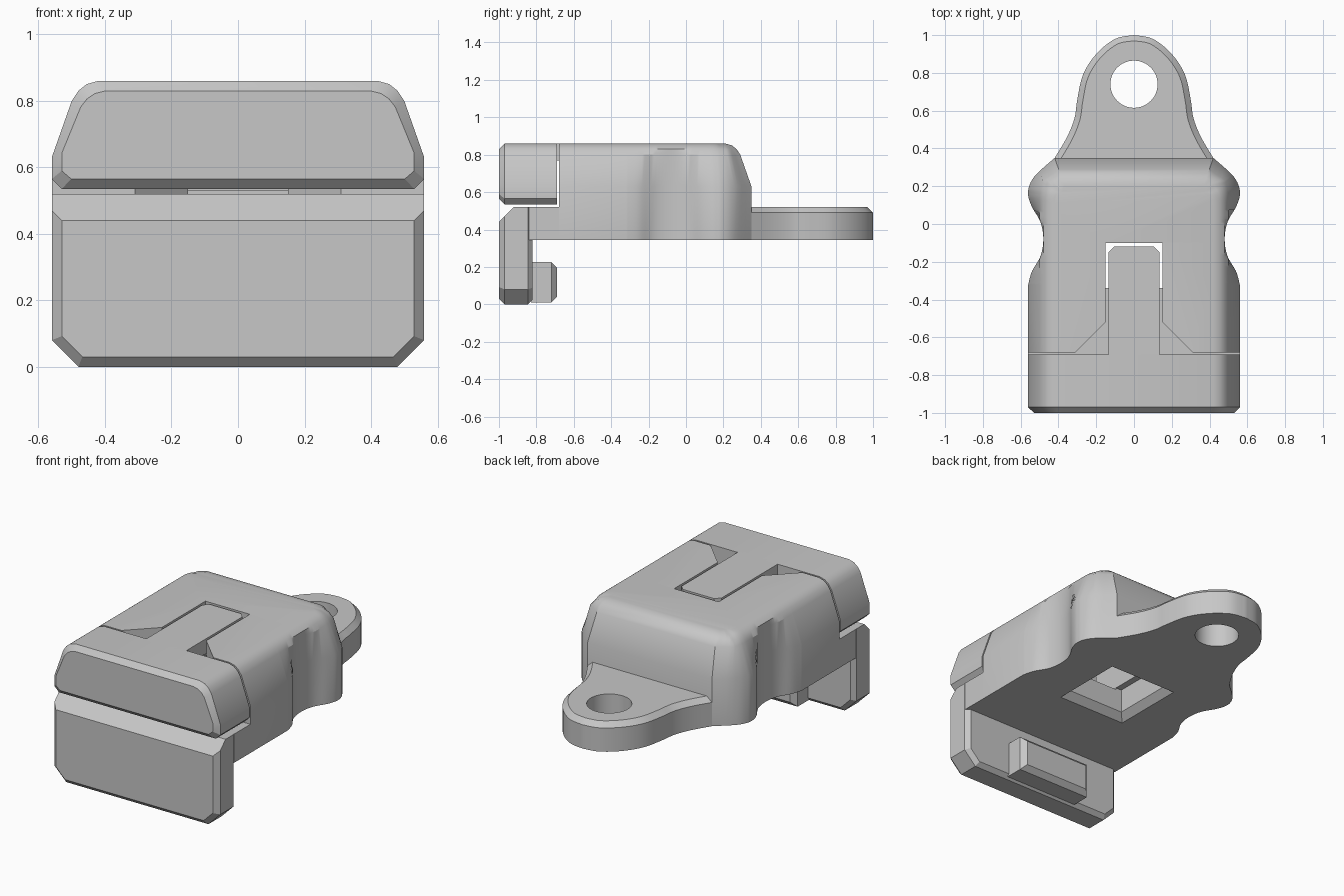
import bpy, bmesh, math

cube = bpy.data.objects.get("Cube")
if cube:
    bpy.data.objects.remove(cube, do_unlink=True)

# One plain grey plastic
GREY = (0.57, 0.57, 0.57, 1)
mat = bpy.data.materials.new("grey_plastic")
mat.use_nodes = True
mat.diffuse_color = GREY
mat.node_tree.nodes["Principled BSDF"].inputs["Base Color"].default_value = GREY

# Key dimensions
HALF, BOTTOM, SHELF, TOP = 0.56, 0.345, 0.52, 0.86
REAR, SPLIT, FRONT = 0.35, -0.68, -1.0
BEVEL = 0.03
# Height and inward lean of the rounded upper shell
SHELL = [(0.63, 0), (0.80, 0.06), (0.83, 0.08), (0.85, 0.105), (TOP, 0.14)]


def loft(name, rings):
    """Closed solid through rings of equal point count."""
    bm = bmesh.new()
    loops = [[bm.verts.new(p) for p in ring] for ring in rings]
    n = len(loops[0])
    bm.faces.new(loops[0])
    bm.faces.new(loops[-1])
    for a, b in zip(loops, loops[1:]):
        for i in range(n):
            j = (i + 1) % n
            bm.faces.new((a[i], a[j], b[j], b[i]))
    bmesh.ops.recalc_face_normals(bm, faces=bm.faces)
    mesh = bpy.data.meshes.new(name)
    bm.to_mesh(mesh)
    bm.free()
    mesh.materials.append(mat)
    obj = bpy.data.objects.new(name, mesh)
    bpy.context.collection.objects.link(obj)
    return obj


def mirrored(half):
    """Close a right-hand outline with its mirror image in x."""
    return half + [(-x, v) for x, v in reversed(half) if x > 1e-5]


def flat(points, z):
    return [(x, y, z) for x, y in points]


def upright(points, y):
    return [(x, y, z) for x, z in points]


def rect(hx, lo, hi):
    return [(-hx, lo), (hx, lo), (hx, hi), (-hx, hi)]


def spline(pts, steps=5):
    """Smooth curve through the points."""
    ext = [pts[0]] + pts + [pts[-1]]
    out = []
    for a, b, c, d in zip(ext, ext[1:], ext[2:], ext[3:]):
        for k in range(steps):
            t = k / steps
            out.append(tuple(
                0.5 * (2 * q + (r - p) * t + (2 * p - 5 * q + 4 * r - s) * t * t
                       + (3 * q - p - 3 * r + s) * t ** 3)
                for p, q, r, s in zip(a, b, c, d)))
    return out + [pts[-1]]


def cut(obj, cutter):
    cutter.hide_render = True
    mod = obj.modifiers.new("cut", 'BOOLEAN')
    mod.operation, mod.solver, mod.object = 'DIFFERENCE', 'EXACT', cutter
    bpy.context.view_layer.objects.active = obj
    bpy.ops.object.modifier_apply(modifier=mod.name)
    bpy.data.objects.remove(cutter, do_unlink=True)


# Main housing: waisted plan outline, leaning in towards the top
side = [(HALF, SPLIT)] + spline([
    (HALF, -0.32), (0.54, -0.25), (0.495, -0.17), (0.48, -0.08), (0.495, 0.01),
    (0.54, 0.09), (HALF, 0.15), (0.555, 0.2), (0.52, 0.26), (0.42, REAR)])


def housing_ring(z, lean):
    half = []
    for x, y in side:
        t = min(max((y - 0.12) / (REAR - 0.12), 0), 1)
        t = t * t * (3 - 2 * t)
        half.append((min(x, HALF - lean) - 0.35 * lean * t, y - lean * t))
    return flat(mirrored(half), z)


housing = loft("housing", [housing_ring(z, i) for z, i in [(BOTTOM, 0)] + SHELL])

# Flared channel for the latch tongue
channel = mirrored([(0.15, -0.1), (0.15, -0.52), (0.31, SPLIT), (0.31, -0.8)])
cut(housing, loft("channel_cutter", [flat(channel, SHELF), flat(channel, 1)]))

# Chamfered square opening underneath
mid = -0.15
opening = [(0.24, BOTTOM - 0.01), (0.19, BOTTOM + 0.04), (0.19, SHELF + 0.01)]
cut(housing, loft("opening_cutter",
                  [flat(rect(r, mid - r, mid + r), z) for r, z in opening]))

# Rear eyelet tab with a chamfered rim
rim = spline([(0.42, REAR), (0.355, 0.46), (0.315, 0.56), (0.30, 0.66),
              (0.27, 0.79), (0.2, 0.9), (0.1, 0.98), (0, 1)])


def inset(pts, d):
    out = []
    for i, (x, y) in enumerate(pts):
        a, b = pts[max(i - 1, 0)], pts[min(i + 1, len(pts) - 1)]
        tx, ty = b[0] - a[0], b[1] - a[1]
        if x < 1e-5:
            tx, ty = -1, 0
        size = math.hypot(tx, ty)
        out.append((x - d * ty / size, y + d * tx / size))
    return out


tab = loft("eyelet_tab", [flat(mirrored(rim), BOTTOM),
                          flat(mirrored(rim), SHELF - BEVEL),
                          flat(mirrored(inset(rim, BEVEL)), SHELF)])
SIDES = 48
hole = [(0.125 * math.cos(math.tau * k / SIDES),
         0.74 + 0.125 * math.sin(math.tau * k / SIDES)) for k in range(SIDES)]
cut(tab, loft("eyelet_cutter", [flat(hole, 0.2), flat(hole, 0.7)]))


# Front plate with clipped lower corners and chamfered edges
def plate_ring(y, d, top):
    return upright(mirrored([(0.48 - 0.4 * d, d), (HALF - d, 0.08 + 0.4 * d),
                             (HALF - d, top)]), y)


loft("front_plate", [plate_ring(FRONT, BEVEL, 0.44), plate_ring(-0.97, 0, 0.47),
                     plate_ring(-0.92, 0, SHELF), plate_ring(-0.845, 0, SHELF),
                     plate_ring(-0.82, 0.025, SHELF)])
shelf = rect(HALF, -0.84, SPLIT)
loft("shelf", [flat(shelf, BOTTOM), flat(shelf, SHELF)])

# Catch on the back of the front plate
loft("catch", [upright(rect(0.25 - d, 0.01 + d, 0.225 - d), y)
               for y, d in [(-0.83, 0), (-0.72, 0), (-0.69, BEVEL)]])


# Latch head matching the housing's shell section
def head_ring(y, d):
    half = [(HALF - BEVEL, 0.535), (HALF, 0.565)] + [(HALF - i, z) for z, i in SHELL]
    sx, sz, c = 1 - d / HALF, 1 - d / 0.163, 0.697
    return upright([(x * sx, c + (z - c) * sz) for x, z in mirrored(half)], y)


loft("latch_head", [head_ring(FRONT, BEVEL), head_ring(-0.97, 0), head_ring(-0.69, 0)])

# Thin latch tongue lying in the channel
tongue = mirrored([(0.135, -0.71), (0.135, -0.15), (0.105, -0.12)])
loft("latch_tongue", [flat(tongue, 0.77), flat(tongue, TOP)])

# Smooth curved walls, keep chamfers sharp
bpy.ops.object.select_all(action='DESELECT')
for name in ("housing", "eyelet_tab", "latch_head"):
    obj = bpy.data.objects[name]
    obj.select_set(True)
    bpy.context.view_layer.objects.active = obj
bpy.ops.object.shade_smooth_by_angle(angle=math.radians(28))
